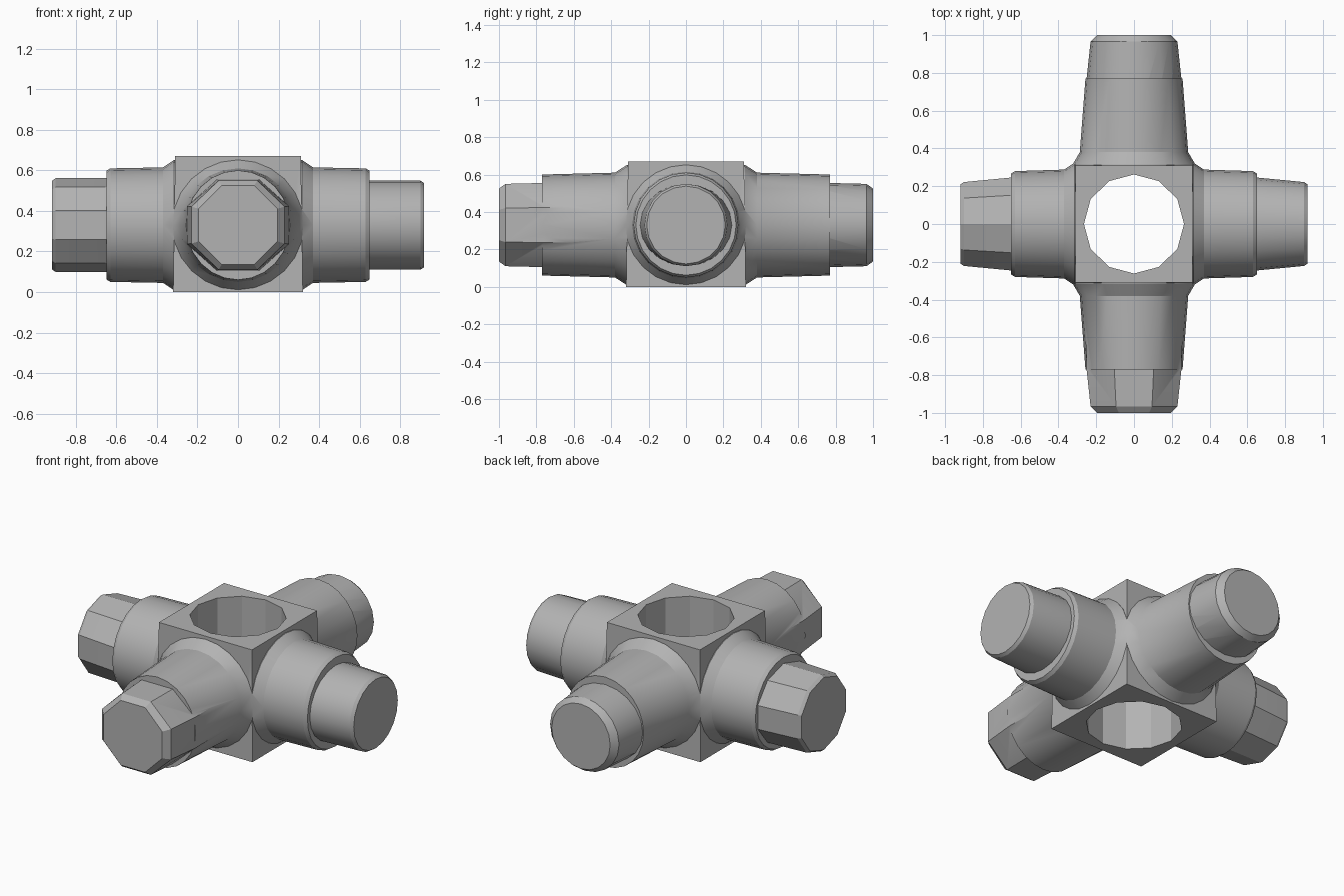
import bpy, bmesh, math
from mathutils import Vector

cube = bpy.data.objects.get("Cube")
if cube:
    bpy.data.objects.remove(cube, do_unlink=True)

MID = 0.33  # height of the arm axes

grey = bpy.data.materials.new("plain grey")
grey.use_nodes = True
colour = (0.45, 0.45, 0.45, 1)
grey.diffuse_color = colour
grey.node_tree.nodes["Principled BSDF"].inputs["Base Color"].default_value = colour


def make_object(name, bm):
    bmesh.ops.recalc_face_normals(bm, faces=bm.faces)
    mesh = bpy.data.meshes.new(name)
    bm.to_mesh(mesh)
    bm.free()
    mesh.materials.append(grey)
    obj = bpy.data.objects.new(name, mesh)
    bpy.context.collection.objects.link(obj)
    return obj


def loft(name, rings, sides, place, flat=False):
    """Capped tube through rings of (distance, half width, half height)."""
    bm = bmesh.new()
    loops = []
    shift = 0.5 if flat else 0
    grow = 1 / math.cos(math.pi / sides) if flat else 1
    for dist, wide, high in rings:
        loop = []
        for i in range(sides):
            a = math.tau * (i + shift) / sides
            loop.append(bm.verts.new(place(dist, wide * grow * math.cos(a),
                                           high * grow * math.sin(a))))
        loops.append(loop)
    for low, up in zip(loops, loops[1:]):
        for i in range(sides):
            j = (i + 1) % sides
            bm.faces.new((low[i], low[j], up[j], up[i]))
    bm.faces.new(loops[0])
    bm.faces.new(loops[-1])
    return make_object(name, bm)


def along(direction):
    out = Vector(direction)
    side = Vector((-out.y, out.x, 0))
    return lambda d, w, h: out * d + side * w + Vector((0, 0, MID + h))


def combine(target, other, operation):
    mod = target.modifiers.new(operation.lower(), "BOOLEAN")
    mod.operation = operation
    mod.solver = "EXACT"
    mod.object = other
    bpy.context.view_layer.objects.active = target
    bpy.ops.object.modifier_apply(modifier=mod.name)
    bpy.data.objects.remove(other, do_unlink=True)


# Central block, slightly wider at its base
bm = bmesh.new()
bmesh.ops.create_cube(bm, size=1)
for v in bm.verts:
    half = 0.32 if v.co.z < 0 else 0.31
    v.co = (math.copysign(half, v.co.x), math.copysign(half, v.co.y),
            0 if v.co.z < 0 else 0.67)
hub = make_object("cross_hub", bm)

# Sleeves: flared root, drum, then a step down to the stub
side_sleeve = [(0.1, 0.315, 0.315), (0.315, 0.325, 0.322), (0.37, 0.288, 0.285),
               (0.63, 0.28, 0.28), (0.65, 0.268, 0.268)]
long_sleeve = [(0.1, 0.315, 0.315), (0.315, 0.325, 0.322), (0.38, 0.287, 0.28),
               (0.77, 0.257, 0.27)]
# Stubs: tapered ends with a small chamfer
side_stub = [(0.5, 0.25, 0.22), (0.66, 0.245, 0.22), (0.9, 0.222, 0.22),
             (0.918, 0.21, 0.208)]
long_stub = [(0.6, 0.25, 0.225), (0.76, 0.252, 0.225), (0.965, 0.23, 0.22),
             (1.0, 0.195, 0.195)]

arms = [
    ("left", (1, 0, 0), side_sleeve, side_stub, 20, False),
    ("right", (-1, 0, 0), side_sleeve, side_stub, 10, True),
    ("back", (0, 1, 0), long_sleeve, long_stub, 20, False),
    ("front", (0, -1, 0), long_sleeve, long_stub, 8, True),
]
for name, direction, sleeve, stub, sides, flat in arms:
    place = along(direction)
    combine(hub, loft(name + "_sleeve", sleeve, 24, place), "UNION")
    combine(hub, loft(name + "_stub", stub, sides, place, flat), "UNION")

# Vertical through hole
bore = loft("bore_cutter", [(-0.2, 0.265, 0.262), (0.9, 0.265, 0.262)], 12,
            lambda d, w, h: Vector((w, h, d)))
bore.hide_render = True
combine(hub, bore, "DIFFERENCE")

# Smooth rounds, crisp edges
for obj in bpy.context.selected_objects:
    obj.select_set(False)
hub.select_set(True)
bpy.context.view_layer.objects.active = hub
bpy.ops.object.shade_smooth_by_angle(angle=math.radians(28))
